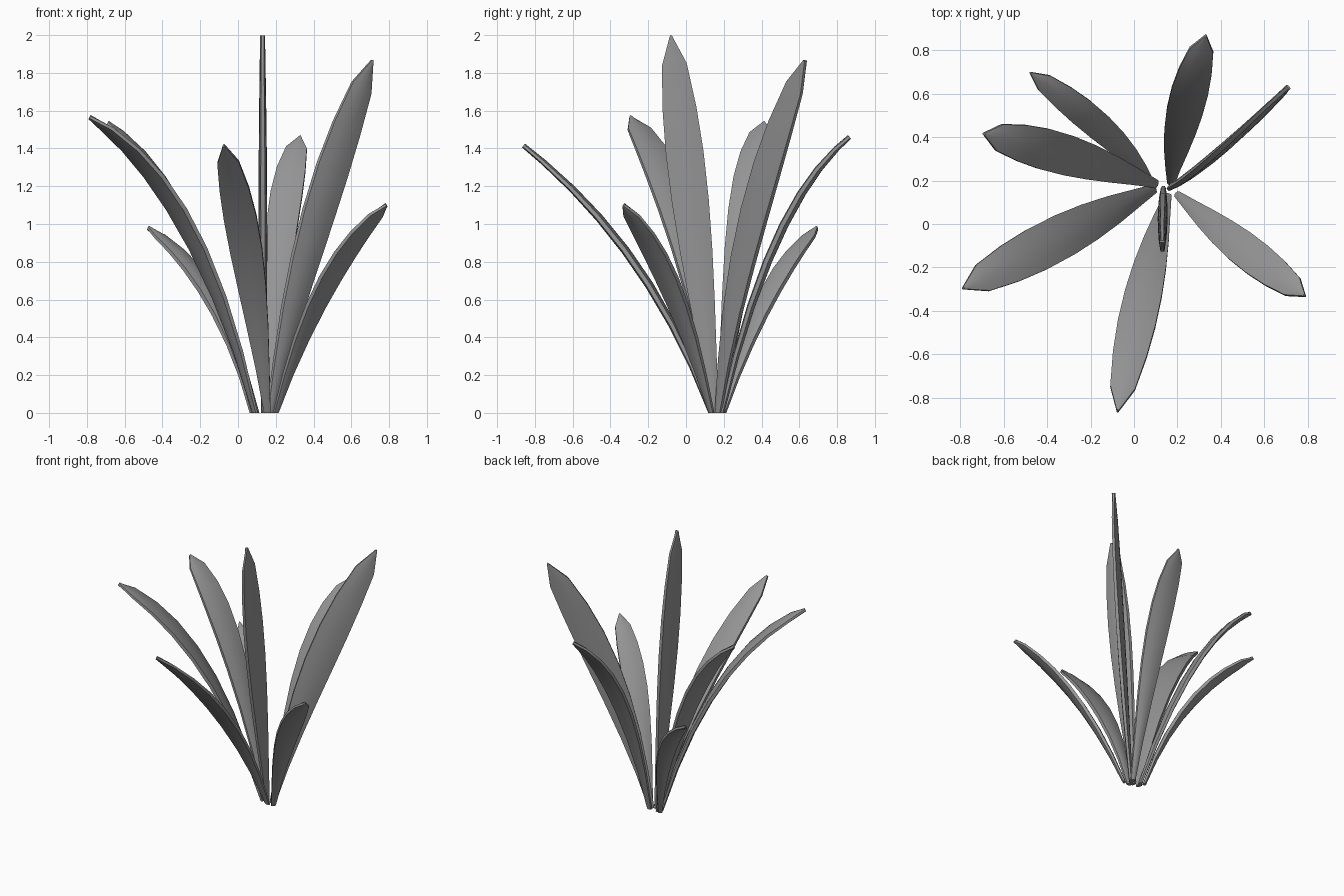
import bpy, bmesh, math
from mathutils import Vector

if "Cube" in bpy.data.objects:
    bpy.data.objects.remove(bpy.data.objects["Cube"])

leaf_mat = bpy.data.materials.new("leaf_grey")
leaf_mat.diffuse_color = (0.3, 0.3, 0.3, 1)
leaf_mat.use_nodes = True
leaf_mat.node_tree.nodes["Principled BSDF"].inputs["Base Color"].default_value = leaf_mat.diffuse_color

# Blade outline: (position along the blade, share of full width)
OUTLINE = [(0, .2), (.14, .42), (.28, .66), (.42, .86), (.55, .98),
           (.68, 1), (.8, .9), (.92, .66), (1, .05)]
# Cross-section: lens with narrow flat rims, as (width share, thickness share)
SECTION = [(1, -.5), (1, .5), (.5, .88), (0, 1), (-.5, .88),
           (-1, .5), (-1, -.5), (-.5, -.88), (0, -1), (.5, -.88)]
SIDES = len(SECTION)


def leaf(name, base, mid, tip, across, width):
    """Arched blade through base, mid and tip; 'across' is its wide direction."""
    base, mid, tip, across = map(Vector, (base, mid, tip, across))
    ctrl = 2 * mid - (base + tip) / 2
    bm = bmesh.new()
    rings = []
    for t, share in OUTLINE:
        p = base * (1 - t) ** 2 + ctrl * 2 * t * (1 - t) + tip * t * t
        tan = ((ctrl - base) * (1 - t) + (tip - ctrl) * t).normalized()
        wide = (across - tan * across.dot(tan)).normalized()
        thin = tan.cross(wide)
        half_thick = 0.013 + 0.010 * math.sin(math.pi * t)
        ring = []
        for w, h in SECTION:
            v = p + wide * w * width / 2 * share + thin * h * half_thick
            if t == 0:
                v.z = 0          # flat foot on the ground
            ring.append(bm.verts.new(v))
        rings.append(ring)
    for r0, r1 in zip(rings, rings[1:]):
        for i in range(SIDES):
            j = (i + 1) % SIDES
            bm.faces.new((r0[i], r0[j], r1[j], r1[i]))
    bm.faces.new(rings[0][::-1])
    bm.faces.new(rings[-1])
    bmesh.ops.recalc_face_normals(bm, faces=bm.faces)
    mesh = bpy.data.meshes.new(name)
    bm.to_mesh(mesh)
    bm.free()
    mesh.materials.append(leaf_mat)
    ob = bpy.data.objects.new(name, mesh)
    bpy.context.collection.objects.link(ob)
    bpy.ops.object.select_all(action='DESELECT')
    ob.select_set(True)
    bpy.context.view_layer.objects.active = ob
    bpy.ops.object.shade_smooth_by_angle(angle=math.radians(50))


# Eight leaves fanning out of one clump
leaf("leaf_centre_tall", (.135, .155, 0), (.132, .035, 1.02), (.13, -.08, 1.998), (0, 1, 0), .20)
leaf("leaf_back_right_tall", (.17, .17, 0), (.395, .335, .95), (.71, .63, 1.865), (.75, .62, 0), .21)
leaf("leaf_right", (.2, .135, 0), (.46, -.08, .66), (.785, -.33, 1.1), (.7, .72, 0), .16)
leaf("leaf_front", (.155, .13, 0), (.055, -.27, .79), (-.075, -.86, 1.415), (1, -.05, 0), .175)
leaf("leaf_front_left", (.09, .16, 0), (-.28, -.03, 1.0), (-.785, -.295, 1.565), (-.45, .89, 0), .205)
leaf("leaf_back_left", (.1, .185, 0), (-.27, .305, 1.0), (-.69, .415, 1.535), (.25, .97, 0), .19)
leaf("leaf_back_left_short", (.075, .2, 0), (-.135, .425, .6), (-.476, .695, .98), (.66, .75, 0), .13)
leaf("leaf_back", (.17, .19, 0), (.225, .485, .925), (.33, .865, 1.46), (1, -.1, 0), .17)
